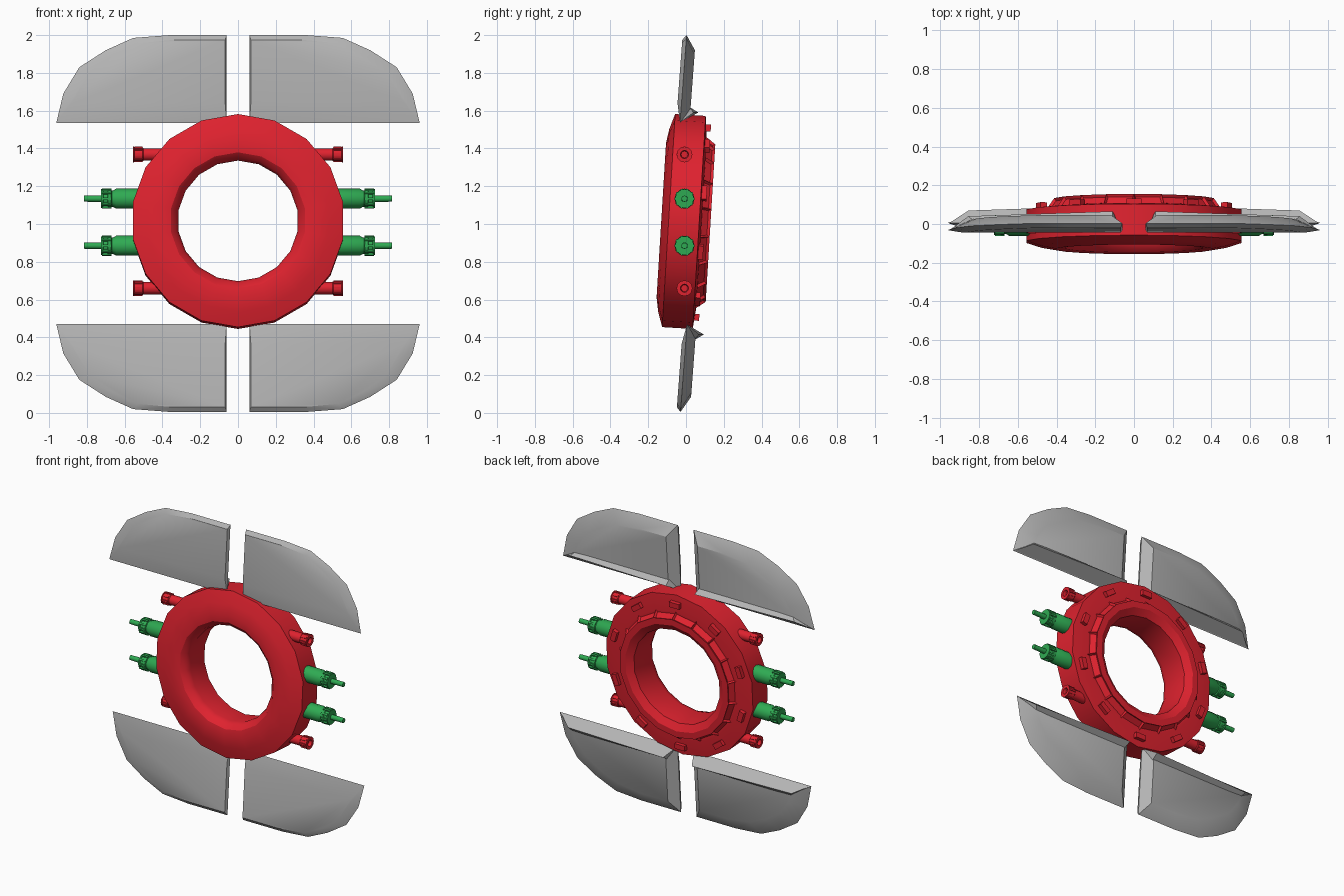
import bpy, bmesh, math
from mathutils import Matrix, Vector

if "Cube" in bpy.data.objects:
    bpy.data.objects.remove(bpy.data.objects["Cube"])


def material(name, rgb):
    m = bpy.data.materials.new(name)
    m.diffuse_color = (*rgb, 1)
    m.use_nodes = True
    m.node_tree.nodes["Principled BSDF"].inputs["Base Color"].default_value = m.diffuse_color
    return m


RED = material("red", (0.74, 0.016, 0.028))
GREEN = material("green", (0.028, 0.40, 0.085))
GREY = material("grey", (0.46, 0.46, 0.46))


def finish(bm, name, mat, matrix=Matrix(), angle=32):
    bm.transform(matrix)
    bmesh.ops.recalc_face_normals(bm, faces=bm.faces)
    me = bpy.data.meshes.new(name)
    bm.to_mesh(me)
    bm.free()
    me.materials.append(mat)
    ob = bpy.data.objects.new(name, me)
    bpy.context.collection.objects.link(ob)
    bpy.ops.object.select_all(action='DESELECT')
    ob.select_set(True)
    bpy.context.view_layer.objects.active = ob
    bpy.ops.object.shade_smooth_by_angle(angle=math.radians(angle))
    return ob


def lathe(bm, profile, n, closed=False):
    """Revolve (radius, height) points about z; returns rows of faces."""
    rings = []
    for r, h in profile:
        rings.append([bm.verts.new((r * math.sin(2 * math.pi * i / n),
                                    r * math.cos(2 * math.pi * i / n), h)) for i in range(n)])
    rows = []
    count = len(rings)
    for k in range(count if closed else count - 1):
        a, b = rings[k], rings[(k + 1) % count]
        rows.append([bm.faces.new((a[i], a[(i + 1) % n], b[(i + 1) % n], b[i])) for i in range(n)])
    if not closed:
        bm.faces.new(rings[0])
        bm.faces.new(rings[-1])
    return rows


def box(bm, center, size, rot=Matrix()):
    bmesh.ops.create_cube(bm, size=1, matrix=rot @ Matrix.Translation(center) @ Matrix.Diagonal((*size, 1)))


# Ring frame: local z becomes +y (back), local y becomes up, leaning back a little
TILT = Matrix.Translation((0, 0, 1.0125)) @ Matrix.Rotation(math.radians(-3.5), 4, 'X')
TO_Y = Matrix(((1, 0, 0, 0), (0, 0, 1, 0), (0, 1, 0, 0), (0, 0, 0, 1)))

# Main ring with a row of recessed windows on the back collar
bm = bmesh.new()
rows = lathe(bm, [(0.32, -0.065), (0.332, -0.1), (0.36, -0.124), (0.41, -0.131),
                  (0.485, -0.118), (0.565, -0.092), (0.565, 0.07), (0.452, 0.082),
                  (0.418, 0.13), (0.375, 0.13), (0.33, 0.10)], 18, closed=True)
bmesh.ops.recalc_face_normals(bm, faces=bm.faces)
bmesh.ops.inset_individual(bm, faces=rows[7], thickness=0.012, depth=-0.014)
finish(bm, "main_ring", RED, TILT @ TO_Y)

# Ten raised blocks on the back face
bm = bmesh.new()
for i in range(10):
    box(bm, (0, 0.502, 0.083), (0.075, 0.036, 0.036), Matrix.Rotation(math.radians(36 * i), 4, 'Z'))
finish(bm, "back_blocks", RED, TILT @ TO_Y)


def side_matrix(sx, z):
    # local z points outward along +x or -x
    return Matrix.Translation((0, -0.008, z)) @ Matrix.Rotation(sx * math.pi / 2, 4, 'Y')


for sx, side in ((1, "right"), (-1, "left")):
    # Red pegs with ribbed, hollow ends
    for z, level in ((1.368, "upper"), (0.66, "lower")):
        bm = bmesh.new()
        lathe(bm, [(0.033, 0.36), (0.033, 0.5), (0.037, 0.505), (0.037, 0.548),
                   (0.042, 0.55), (0.042, 0.556), (0.022, 0.556), (0.018, 0.535)], 12)
        for i in range(8):
            box(bm, (0, 0.037, 0.526), (0.011, 0.008, 0.042), Matrix.Rotation(math.pi * i / 4, 4, 'Z'))
        finish(bm, f"{level}_{side}_peg", RED, side_matrix(sx, z))
    # Green nozzles: body, ribbed collar and thin rod
    for z, level in ((1.134, "upper"), (0.885, "lower")):
        bm = bmesh.new()
        lathe(bm, [(0.053, 0.48), (0.053, 0.645), (0.044, 0.66), (0.044, 0.668),
                   (0.05, 0.672), (0.05, 0.688), (0.045, 0.692), (0.045, 0.712),
                   (0.05, 0.716), (0.05, 0.724), (0.017, 0.724), (0.016, 0.815)], 12)
        for i in range(10):
            box(bm, (0, 0.047, 0.694), (0.012, 0.014, 0.05), Matrix.Rotation(math.pi * i / 5, 4, 'Z'))
        finish(bm, f"{level}_{side}_nozzle", GREEN, side_matrix(sx, z))

# Wing outlines as (x, distance from the edge beside the ring)
RIM = [(0.06, 0), (0.06, 0.465), (0.36, 0.465), (0.555, 0.45),
       (0.70, 0.385), (0.84, 0.295), (0.925, 0.155), (0.962, 0)]
FRONT = [(0.068, 0.105), (0.068, 0.44), (0.34, 0.44), (0.53, 0.422),
         (0.66, 0.36), (0.785, 0.27), (0.855, 0.16), (0.88, 0.105)]
BACK = [(0.12, 0.075), (0.12, 0.385), (0.33, 0.385), (0.50, 0.362),
        (0.62, 0.31), (0.74, 0.235), (0.81, 0.14), (0.835, 0.075)]

for up, level in ((1, "upper"), (-1, "lower")):
    for sx, side in ((1, "right"), (-1, "left")):
        def place(x, h, y):
            z = 1.0025 + up * (0.5325 + h)
            return Vector((sx * x, y + up * 0.075 * (h - 0.25), z))

        # Bevelled wing plate
        bm = bmesh.new()
        loops = [[bm.verts.new(place(x, h, y)) for x, h in pts]
                 for pts, y in ((FRONT, -0.034), (RIM, -0.013), (BACK, 0.037))]
        for a, b in zip(loops, loops[1:]):
            for i in range(8):
                j = (i + 1) % 8
                bm.faces.new((a[i], a[j], b[j], b[i]))
        bm.faces.new(loops[0])
        bm.faces.new(loops[2])
        finish(bm, f"{level}_{side}_wing", GREY)

        # Ridge along the back of the edge beside the ring
        bm = bmesh.new()
        ends = [[bm.verts.new(place(*p)) for p in tri] for tri in (
            [(0.065, 0.003, -0.012), (0.11, 0.055, 0.08), (0.115, 0.085, 0.03)],
            [(0.95, 0.004, -0.011), (0.855, 0.055, 0.055), (0.83, 0.085, 0.03)])]
        a, b = ends
        for i in range(3):
            j = (i + 1) % 3
            bm.faces.new((a[i], a[j], b[j], b[i]))
        bm.faces.new(a)
        bm.faces.new(b)
        finish(bm, f"{level}_{side}_wing_ridge", GREY)
